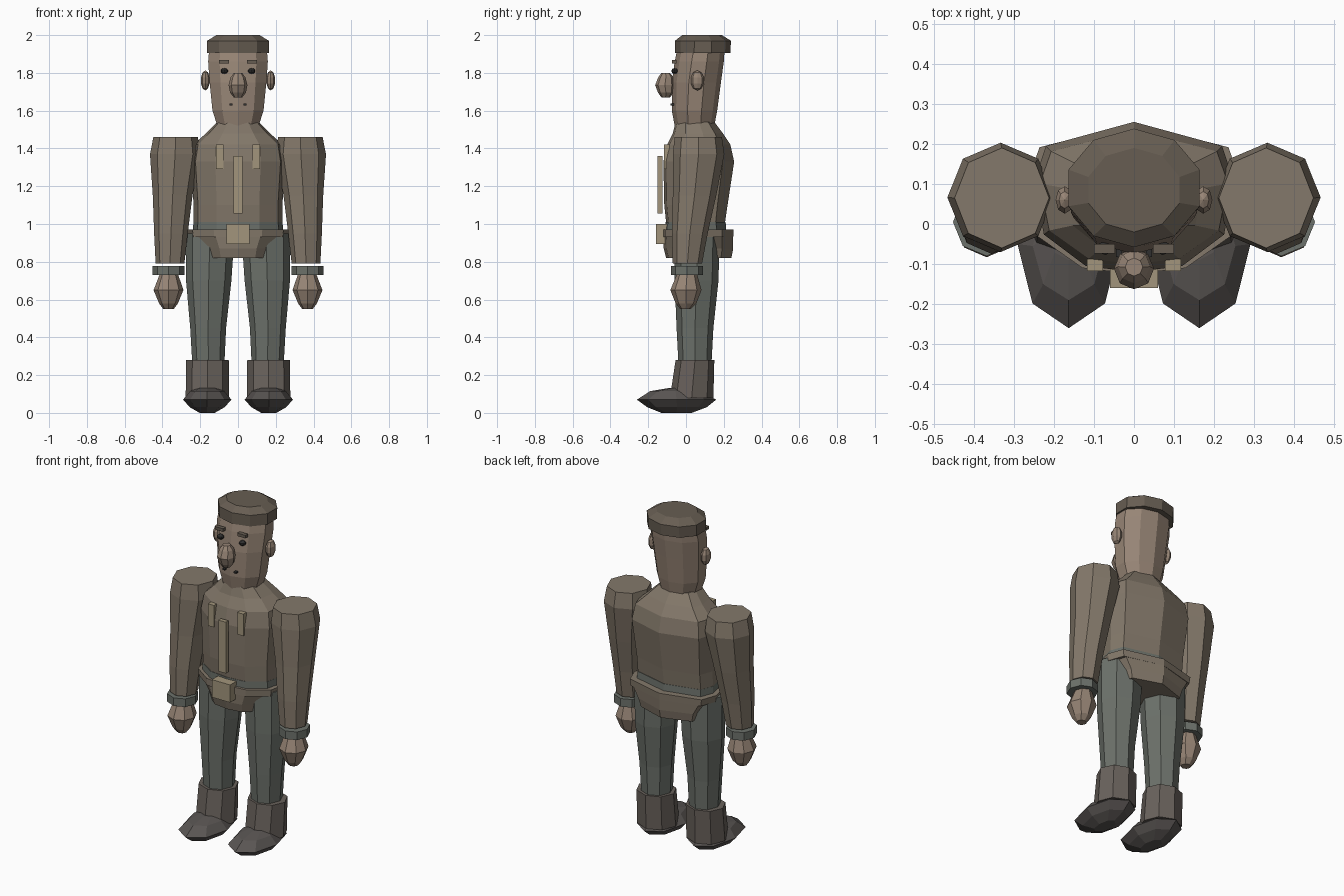
import bpy, bmesh
from math import sin, cos, pi
from mathutils import Matrix


def material(name, rgb):
    m = bpy.data.materials.new(name)
    m.diffuse_color = (*rgb, 1)
    return m


JACKET = material("jacket_brown", (0.23, 0.19, 0.145))
SKIN = material("skin", (0.31, 0.235, 0.18))
TROUSER = material("trouser_green", (0.15, 0.165, 0.145))
CAP = material("cap_brown", (0.135, 0.11, 0.085))
BOOT = material("boot_brown", (0.14, 0.12, 0.105))
SHOE = material("shoe_dark", (0.1, 0.09, 0.085))
TRIM = material("trim_tan", (0.36, 0.30, 0.20))
DARK = material("dark", (0.03, 0.03, 0.03))


def finish(name, bm, mat, mirror):
    bmesh.ops.recalc_face_normals(bm, faces=bm.faces)
    me = bpy.data.meshes.new(name)
    bm.to_mesh(me)
    bm.free()
    me.materials.append(mat)
    ob = bpy.data.objects.new(name, me)
    bpy.context.collection.objects.link(ob)
    if mirror:
        ob.modifiers.new("mirror", 'MIRROR').use_mirror_merge = False
    return ob


def ngon(n):
    return [(sin(2 * pi * i / n), cos(2 * pi * i / n)) for i in range(n)]


def loft(name, rings, section, mat, mirror=False):
    """rings: (z, centre x, half width, front y, back y)"""
    bm = bmesh.new()
    loops = []
    for z, cx, rx, y0, y1 in rings:
        cy, ry = (y0 + y1) / 2, (y1 - y0) / 2
        loops.append([bm.verts.new((cx + rx * u, cy + ry * v, z)) for u, v in section])
    n = len(section)
    for a, b in zip(loops, loops[1:]):
        for i in range(n):
            j = (i + 1) % n
            bm.faces.new((a[i], a[j], b[j], b[i]))
    bm.faces.new(loops[0])
    bm.faces.new(loops[-1])
    return finish(name, bm, mat, mirror)


def box(name, x0, x1, y0, y1, z0, z1, mat, mirror=False):
    bm = bmesh.new()
    m = Matrix.Translation(((x0 + x1) / 2, (y0 + y1) / 2, (z0 + z1) / 2))
    m = m @ Matrix.Diagonal((x1 - x0, y1 - y0, z1 - z0, 1))
    bmesh.ops.create_cube(bm, size=1, matrix=m)
    return finish(name, bm, mat, mirror)


def ball(name, centre, radii, mat, mirror=False):
    bm = bmesh.new()
    m = Matrix.Translation(centre) @ Matrix.Diagonal((*radii, 1))
    bmesh.ops.create_uvsphere(bm, u_segments=8, v_segments=5, radius=1, matrix=m)
    return finish(name, bm, mat, mirror)


OCT, DEC = ngon(8), ngon(10)
half = [(0, 1), (0.88, 0.68), (1, 0.2), (0.9, -0.5), (0.48, -0.92), (0, -1)]
BODY = half + [(-u, v) for u, v in half[-2:0:-1]]

# torso, waistband, belt and jacket hem
loft("jacket_torso", [
    (0.96, 0, 0.235, -0.10, 0.20), (1.10, 0, 0.235, -0.115, 0.22),
    (1.33, 0, 0.25, -0.12, 0.255), (1.42, 0, 0.235, -0.10, 0.235),
    (1.48, 0, 0.17, -0.07, 0.195), (1.54, 0, 0.11, -0.055, 0.15)], BODY, JACKET)
loft("waistband", [(0.94, 0, 0.24, -0.11, 0.215), (1.01, 0, 0.236, -0.108, 0.21)],
     BODY, TROUSER)
loft("belt", [(0.93, 0, 0.262, -0.125, 0.25), (0.97, 0, 0.268, -0.125, 0.252)],
     BODY, JACKET)
loft("jacket_hem", [(0.82, 0, 0.19, -0.105, 0.24), (0.87, 0, 0.205, -0.118, 0.25),
                    (0.94, 0, 0.25, -0.12, 0.25)], BODY, JACKET)
box("buckle", -0.06, 0.06, -0.16, -0.10, 0.895, 1.0, TRIM)
box("placket", -0.025, 0.025, -0.15, -0.125, 1.055, 1.36, TRIM)
box("chest_strip", 0.077, 0.117, -0.117, -0.088, 1.29, 1.42, TRIM, True)

# arms
loft("sleeve", [
    (0.79, 0.36, 0.076, -0.07, 0.085), (0.95, 0.355, 0.089, -0.075, 0.115),
    (1.15, 0.346, 0.105, -0.07, 0.16), (1.37, 0.333, 0.133, -0.07, 0.203),
    (1.46, 0.33, 0.118, -0.06, 0.19)], OCT, JACKET, True)
loft("cuff", [(0.73, 0.368, 0.084, -0.08, 0.09), (0.778, 0.368, 0.084, -0.08, 0.09)],
     OCT, TROUSER, True)
loft("hand", [
    (0.55, 0.368, 0.028, -0.03, 0.025), (0.58, 0.368, 0.05, -0.055, 0.055),
    (0.65, 0.368, 0.079, -0.083, 0.082), (0.73, 0.366, 0.05, -0.05, 0.06)],
    OCT, SKIN, True)

# legs, boots and feet
loft("trouser_leg", [
    (0.26, 0.157, 0.085, -0.04, 0.135), (0.45, 0.158, 0.095, -0.05, 0.145),
    (0.70, 0.155, 0.12, -0.06, 0.172), (0.95, 0.148, 0.13, -0.06, 0.178)],
    OCT, TROUSER, True)
loft("boot_shaft", [(0.08, 0.162, 0.115, -0.085, 0.145),
                    (0.28, 0.162, 0.113, -0.055, 0.15)], OCT, BOOT, True)
loft("shoe", [
    (0.0, 0.163, 0.04, -0.13, 0.03), (0.03, 0.163, 0.092, -0.205, 0.11),
    (0.07, 0.163, 0.128, -0.26, 0.16), (0.115, 0.163, 0.09, -0.19, 0.08),
    (0.132, 0.163, 0.05, -0.09, 0.04)], OCT, SHOE, True)

# head and face
loft("head", [
    (1.52, 0, 0.115, -0.06, 0.15), (1.60, 0, 0.142, -0.075, 0.165),
    (1.75, 0, 0.158, -0.075, 0.185), (1.86, 0, 0.166, -0.06, 0.20),
    (1.93, 0, 0.16, -0.045, 0.205)], DEC, SKIN)
ball("ear", (0.173, 0.06, 1.76), (0.024, 0.036, 0.053), SKIN, True)
loft("nose", [(1.67, 0, 0.022, -0.13, -0.085), (1.695, 0, 0.042, -0.148, -0.065),
              (1.735, 0, 0.05, -0.163, -0.06), (1.775, 0, 0.04, -0.148, -0.065),
              (1.80, 0, 0.022, -0.13, -0.085)], OCT, SKIN)
ball("eye", (0.072, -0.06, 1.81), (0.02, 0.018, 0.015), DARK, True)
box("eyebrow", 0.047, 0.1, -0.074, -0.05, 1.85, 1.868, CAP, True)
box("mouth_corner", 0.03, 0.045, -0.083, -0.055, 1.628, 1.637, DARK, True)

# cap
loft("cap", [(1.905, 0, 0.172, -0.058, 0.235), (1.97, 0, 0.172, -0.058, 0.238),
             (2.0, 0, 0.12, -0.02, 0.19)], DEC, CAP)
